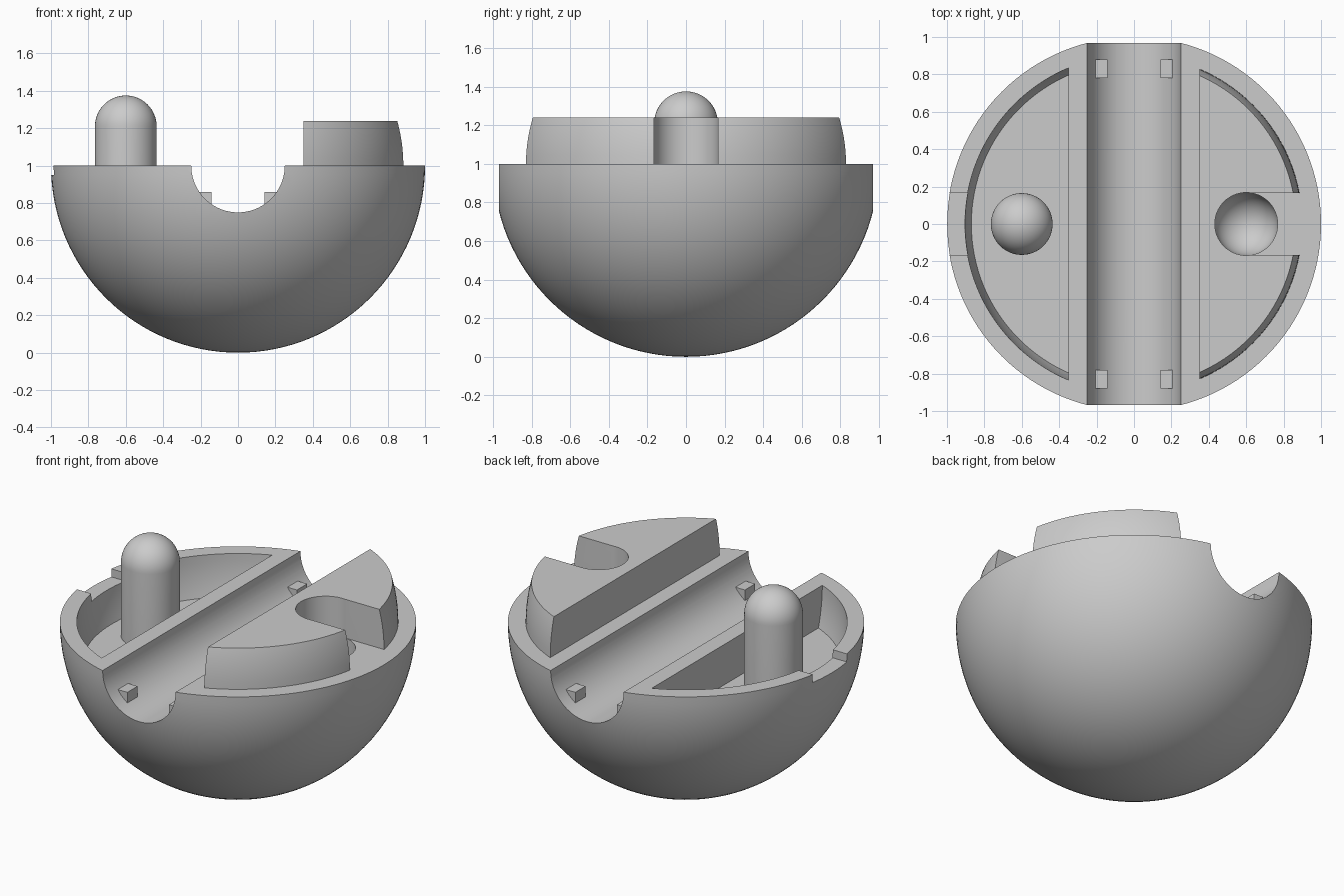
import bpy, bmesh, math
from mathutils import Matrix, Vector

cube = bpy.data.objects.get("Cube")
if cube:
    bpy.data.objects.remove(cube, do_unlink=True)

grey = bpy.data.materials.new("plain grey")
grey.use_nodes = True
colour = (0.6, 0.6, 0.6, 1)
grey.diffuse_color = colour
grey.node_tree.nodes["Principled BSDF"].inputs["Base Color"].default_value = colour

RIM = 1.0        # height of the flat parting face
PIN_X = 0.6      # distance of pin and socket from the centre
PIN_R = 0.167


def finish(name, bm):
    bmesh.ops.recalc_face_normals(bm, faces=bm.faces)
    mesh = bpy.data.meshes.new(name)
    bm.to_mesh(mesh)
    bm.free()
    mesh.materials.append(grey)
    ob = bpy.data.objects.new(name, mesh)
    bpy.context.collection.objects.link(ob)
    return ob


def box(name, low, high):
    low, high = Vector(low), Vector(high)
    bm = bmesh.new()
    bmesh.ops.create_cube(bm, size=1)
    bmesh.ops.scale(bm, vec=high - low, verts=bm.verts)
    bmesh.ops.translate(bm, vec=(low + high) / 2, verts=bm.verts)
    return finish(name, bm)


def ball(name, radius):
    bm = bmesh.new()
    bmesh.ops.create_uvsphere(bm, u_segments=128, v_segments=64, radius=radius,
                              matrix=Matrix.Translation((0, 0, RIM)))
    return finish(name, bm)


def dome(name, radius, centre, length=0, segments=64, down=False):
    """Solid half ball, lengthened by a straight shank on its flat side."""
    bm = bmesh.new()
    bmesh.ops.create_uvsphere(bm, u_segments=segments, v_segments=segments // 2, radius=radius)
    bmesh.ops.delete(bm, geom=[v for v in bm.verts if v.co.z < -0.0001], context='VERTS')
    rim = [e for e in bm.edges if e.is_boundary]
    if length:
        new = bmesh.ops.extrude_edge_only(bm, edges=rim)["geom"]
        verts = [g for g in new if isinstance(g, bmesh.types.BMVert)]
        bmesh.ops.translate(bm, vec=(0, 0, -length), verts=verts)
        rim = [e for e in bm.edges if e.is_boundary]
    bmesh.ops.contextual_create(bm, geom=rim)
    if down:
        bmesh.ops.rotate(bm, matrix=Matrix.Rotation(math.pi, 3, 'X'), verts=bm.verts)
    bmesh.ops.translate(bm, vec=centre, verts=bm.verts)
    return finish(name, bm)


def combine(target, tool, operation='DIFFERENCE'):
    mod = target.modifiers.new("shape", 'BOOLEAN')
    mod.operation, mod.solver, mod.object = operation, 'EXACT', tool
    bpy.context.view_layer.objects.active = target
    bpy.ops.object.modifier_apply(modifier=mod.name)
    bpy.data.objects.remove(tool, do_unlink=True)


# Half-ball shell
body = dome("lower_body", 1.0, (0, 0, RIM), segments=128, down=True)

# Round channel from front to back
bm = bmesh.new()
bmesh.ops.create_cone(bm, cap_ends=True, segments=96, radius1=0.25, radius2=0.25, depth=3,
                      matrix=Matrix.Translation((0, 0, RIM)) @ Matrix.Rotation(math.pi / 2, 4, 'X'))
combine(body, finish("channel_cutter", bm))

# Pocket on the right side, with a notch in its rim
pocket = ball("pocket_cutter", 0.905)
combine(pocket, box("pocket_limits", (-2, -2, 0.75), (-0.35, 2, 1.2)), 'INTERSECT')
combine(body, pocket)
combine(body, box("notch_cutter", (-1.2, -PIN_R, 0.95), (-0.8, PIN_R, 1.2)))


# Round-bottomed socket, used on body and raised block
def socket():
    return dome("socket_cutter", PIN_R + 0.001, (PIN_X, 0, 0.79), 1.0, down=True)


combine(body, socket())

# Raised block on the left side, with an open slot
block = ball("raised_block", 0.9)
combine(block, box("block_limits", (0.35, -2, RIM), (2, 2, 1.24)), 'INTERSECT')
combine(block, socket())
combine(block, box("slot_cutter", (PIN_X, -PIN_R, 0.8), (2, PIN_R, 1.5)))

# Locating pin standing in the pocket
pin = dome("locating_pin", PIN_R - 0.002, (-PIN_X, 0, 1.21), 0.46)

# Four small lugs in the channel
for side, sx in (("left", 1), ("right", -1)):
    for end, sy in (("front", -1), ("back", 1)):
        xs = sorted((sx * 0.142, sx * 0.225))
        ys = sorted((sy * 0.78, sy * 0.88))
        box(f"channel_lug_{end}_{side}", (xs[0], ys[0], 0.76), (xs[1], ys[1], 0.86))

# Smooth curved walls, keeping edges crisp
for ob in (body, block, pin):
    bpy.ops.object.select_all(action='DESELECT')
    ob.select_set(True)
    bpy.context.view_layer.objects.active = ob
    bpy.ops.object.shade_smooth_by_angle(angle=math.radians(30))
